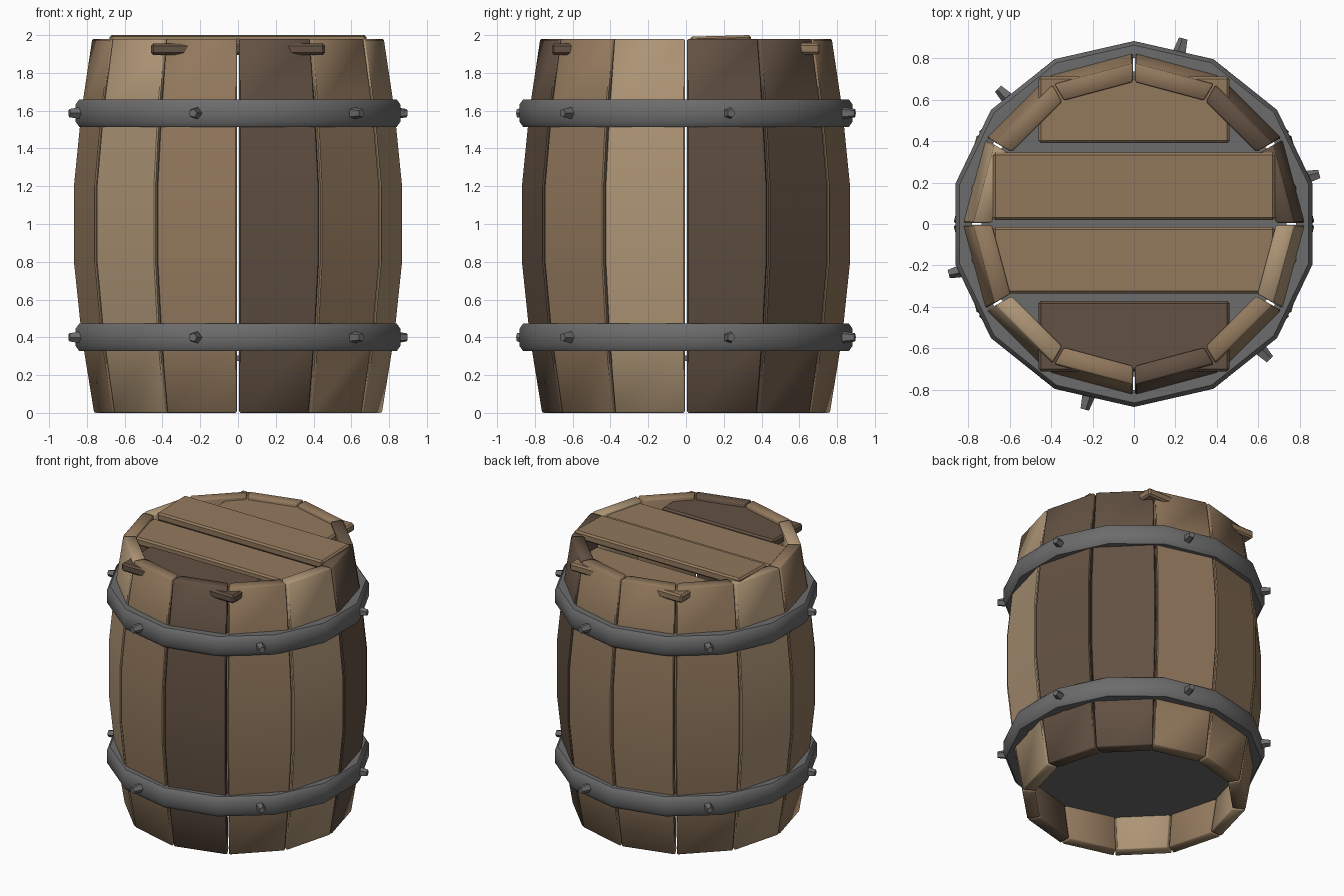
import bpy, bmesh
from math import sin, cos, pi, radians
from mathutils import Matrix, Vector

if "Cube" in bpy.data.objects:
    bpy.data.objects.remove(bpy.data.objects["Cube"])


def material(name, rgb):
    m = bpy.data.materials.new(name)
    m.diffuse_color = (*rgb, 1)
    m.use_nodes = True
    m.node_tree.nodes["Principled BSDF"].inputs["Base Color"].default_value = m.diffuse_color
    return m


LIGHT = material("light_wood", (0.42, 0.30, 0.18))
MID = material("mid_wood", (0.29, 0.19, 0.11))
DARK = material("dark_wood", (0.125, 0.083, 0.056))
IRON = material("iron", (0.15, 0.15, 0.15))


def finish(bm, name, mat, angle=30, bevel=0.0):
    bmesh.ops.recalc_face_normals(bm, faces=bm.faces)
    if bevel:
        edges = [e for e in bm.edges if e.calc_face_angle(0) > radians(45)]
        bmesh.ops.bevel(bm, geom=edges, offset=bevel, segments=1,
                        profile=0.5, affect='EDGES')
    me = bpy.data.meshes.new(name)
    bm.to_mesh(me)
    bm.free()
    ob = bpy.data.objects.new(name, me)
    bpy.context.collection.objects.link(ob)
    me.materials.append(mat)
    bpy.ops.object.select_all(action='DESELECT')
    ob.select_set(True)
    bpy.context.view_layer.objects.active = ob
    bpy.ops.object.shade_smooth_by_angle(angle=radians(angle))
    return ob


def bridge(bm, rings, closed):
    """Join equal-length vertex rings with quads."""
    n = len(rings[0])
    for a, b in zip(rings, rings[1:] + rings[:1] if closed else rings[1:]):
        for j in range(n):
            k = (j + 1) % n
            bm.faces.new((a[j], a[k], b[k], b[j]))
    if not closed:
        bm.faces.new(rings[0])
        bm.faces.new(rings[-1])


# Bulging staves, one per side of a 12-gon, with a narrow gap between them
BULGE = [(0, 0.765), (0.4, 0.83), (0.8, 0.872), (1.2, 0.872), (1.6, 0.832), (1.98, 0.775)]
THICK, GAP = 0.09, 0.006
TONES = [DARK, DARK, MID, MID, MID, LIGHT, MID, LIGHT, MID, DARK, MID, LIGHT]
for i, tone in enumerate(TONES):
    mid_angle = radians(30 * i + 15)
    out = Vector((cos(mid_angle), sin(mid_angle), 0))
    side = Vector((-sin(mid_angle), cos(mid_angle), 0))
    bm = bmesh.new()
    rings = []
    for z, r in BULGE:
        ring = []
        for rad, s in ((r, -1), (r, 1), (r - THICK, 1), (r - THICK, -1)):
            p = out * rad * cos(pi / 12) + side * s * (rad * sin(pi / 12) - GAP)
            ring.append(bm.verts.new((p.x, p.y, z)))
        rings.append(ring)
    bridge(bm, rings, False)
    finish(bm, f"stave_{i + 1}", tone, 50, 0.007)

# Iron hoops: chamfered band swept round a 14-gon, each with six blunt rivets
BAND = [(0.80, -0.073), (0.862, -0.073), (0.882, -0.045),
        (0.882, 0.045), (0.862, 0.073), (0.80, 0.073)]
for level, zc in (("lower", 0.40), ("upper", 1.587)):
    bm = bmesh.new()
    rings = []
    for i in range(14):
        a = pi / 2 + 2 * pi * i / 14
        rings.append([bm.verts.new((r * cos(a), r * sin(a), zc + z)) for r, z in BAND])
    bridge(bm, rings, True)
    finish(bm, f"{level}_hoop", IRON, 50)
    for i in range(6):
        bm = bmesh.new()
        mat = (Matrix.Rotation(radians(15 + 60 * i), 4, 'Z')
               @ Matrix.Translation((0.88, 0, zc))
               @ Matrix.Rotation(pi / 2, 4, 'Y'))
        bmesh.ops.create_cone(bm, cap_ends=True, segments=5, radius1=0.038,
                              radius2=0.023, depth=0.09, matrix=mat)
        finish(bm, f"{level}_rivet_{i + 1}", IRON)

# Floor disc set inside the staves
bm = bmesh.new()
bmesh.ops.create_cone(bm, cap_ends=True, segments=24, radius1=0.735, radius2=0.735,
                      depth=0.03, matrix=Matrix.Translation((0, 0, 0.29)))
finish(bm, "floor_disc", IRON)


# Lid planks: name, half length, y range, centre height, tilt in degrees, wood
def plank(name, half, y0, y1, z, tilt, mat):
    bm = bmesh.new()
    m = (Matrix.Translation((0, (y0 + y1) / 2, z))
         @ Matrix.Rotation(radians(tilt), 4, 'X')
         @ Matrix.Diagonal((2 * half, y1 - y0, 0.06, 1)))
    bmesh.ops.create_cube(bm, size=1, matrix=m)
    finish(bm, name, mat, 30, 0.012)


plank("lid_plank_back", 0.46, 0.39, 0.71, 1.928, 0, MID)
plank("lid_plank_raised", 0.68, 0.02, 0.345, 1.966, 1.5, MID)
plank("lid_plank_middle", 0.68, -0.335, -0.015, 1.935, 0, MID)
plank("lid_plank_front", 0.46, -0.71, -0.37, 1.925, 0, DARK)
